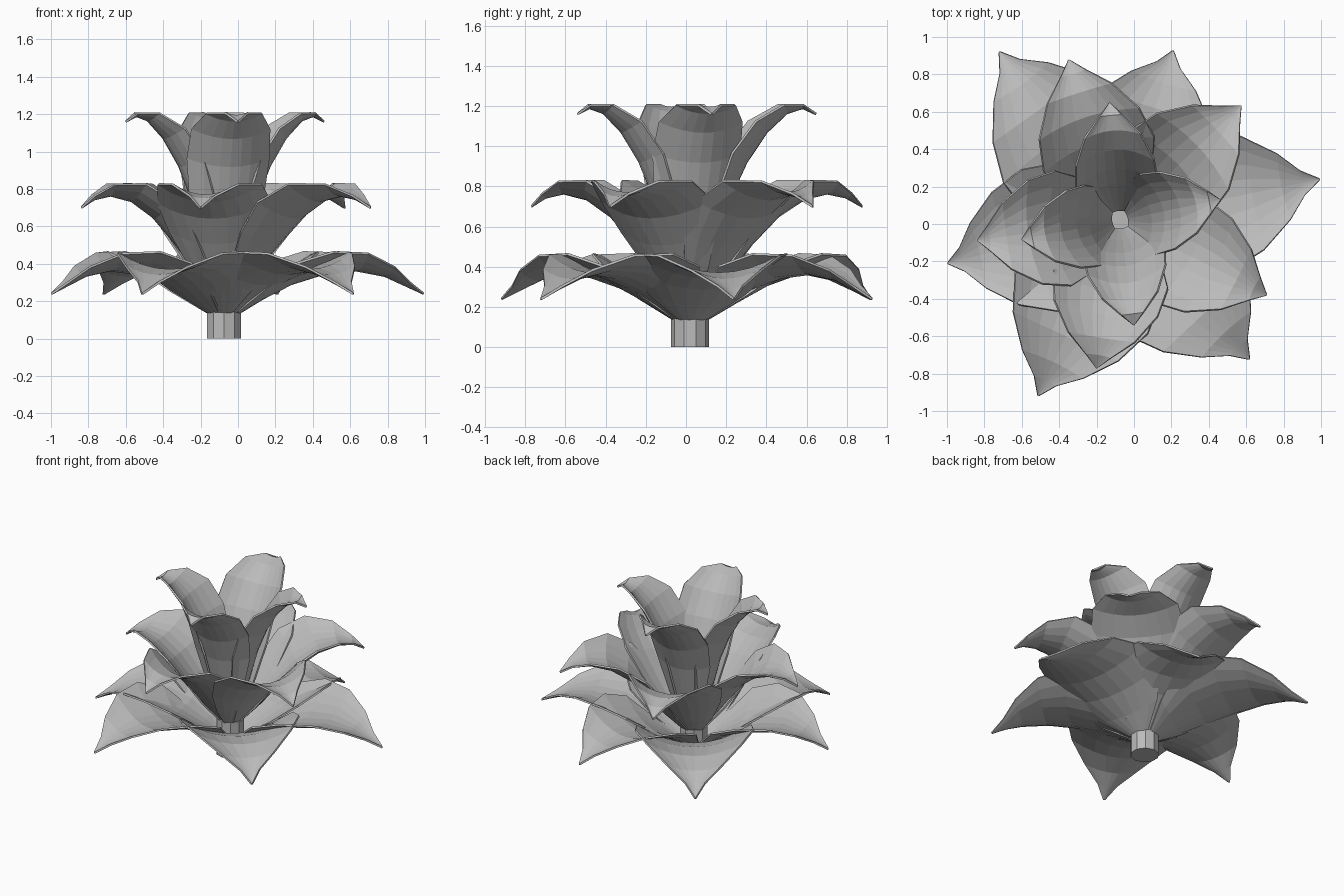
import bpy
import bmesh
from math import cos, sin, radians
from mathutils import Vector

old = bpy.data.objects.get("Cube")
if old:
    bpy.data.objects.remove(old)

mat = bpy.data.materials.new("plain grey")
mat.use_nodes = True
GREY = (0.5, 0.5, 0.5, 1)
mat.diffuse_color = GREY
mat.node_tree.nodes["Principled BSDF"].inputs["Base Color"].default_value = GREY

CENTRE = Vector((-0.075, 0.02, 0))
COLUMNS = 8

# Each tier: midline rows of (reach, height, half width, cup depth),
# then its petals as (angle, reach of tip)
TIERS = {
    "lower": ([(0.07, 0.13, 0.08, 0.02), (0.2, 0.21, 0.24, 0.06), (0.36, 0.29, 0.38, 0.12),
               (0.54, 0.345, 0.39, 0.12), (0.72, 0.365, 0.31, 0.09), (0.88, 0.335, 0.18, 0.05),
               (0.99, 0.285, 0.065, 0.02), (1.09, 0.24, 0.004, 0)],
              [(11.6, 1.09), (72.6, 0.95), (125.6, 1.107), (194, 0.95), (245, 1.035), (313, 1.015)]),
    "middle": ([(0.06, 0.24, 0.07, 0.02), (0.17, 0.36, 0.17, 0.05), (0.3, 0.51, 0.26, 0.09),
                (0.43, 0.645, 0.31, 0.11), (0.57, 0.735, 0.28, 0.1), (0.7, 0.765, 0.18, 0.06),
                (0.8, 0.745, 0.07, 0.02), (0.88, 0.7, 0.004, 0)],
               [(43.4, 0.89), (107.7, 0.9), (188, 0.77), (261, 0.8), (333, 0.88)]),
    "upper": ([(0.05, 0.3, 0.06, 0.02), (0.11, 0.5, 0.13, 0.04), (0.18, 0.75, 0.2, 0.08),
               (0.25, 0.92, 0.22, 0.1), (0.34, 1.07, 0.21, 0.09), (0.43, 1.165, 0.15, 0.05),
               (0.5, 1.19, 0.06, 0.015), (0.56, 1.16, 0.004, 0)],
              [(11.6, 0.546), (95, 0.63), (191, 0.535), (277.6, 0.565)]),
}


def petal(name, rows, angle, reach):
    """A cupped leaf: each row bends up along the normal of the midline."""
    stretch = reach / rows[-1][0]
    out = Vector((cos(radians(angle)), sin(radians(angle)), 0))
    side = Vector((-out.y, out.x, 0))
    up = Vector((0, 0, 1))
    bm = bmesh.new()
    grid = []
    for i, (r, z, half, cup) in enumerate(rows):
        before, after = rows[max(i - 1, 0)], rows[min(i + 1, len(rows) - 1)]
        slope = Vector((after[0] - before[0], after[1] - before[1])).normalized()
        normal = up * slope.x - out * slope.y
        line = []
        for j in range(COLUMNS + 1):
            s = 2 * j / COLUMNS - 1
            p = CENTRE + out * r * stretch + up * z + side * s * half + normal * cup * s * s
            line.append(bm.verts.new(p))
        grid.append(line)
    for a, b in zip(grid, grid[1:]):
        for j in range(COLUMNS):
            bm.faces.new((a[j], b[j], b[j + 1], a[j + 1]))
    bmesh.ops.recalc_face_normals(bm, faces=bm.faces)
    mesh = bpy.data.meshes.new(name)
    bm.to_mesh(mesh)
    bm.free()
    mesh.materials.append(mat)
    obj = bpy.data.objects.new(name, mesh)
    bpy.context.collection.objects.link(obj)
    shell = obj.modifiers.new("thickness", "SOLIDIFY")
    shell.thickness = 0.012
    shell.offset = 0


# Petals
for tier, (rows, petals) in TIERS.items():
    for n, (angle, reach) in enumerate(petals, 1):
        petal(f"{tier}_petal_{n}", rows, angle, reach)

# Stem running up into the flower
bpy.ops.mesh.primitive_cylinder_add(vertices=10, radius=0.095, depth=0.26,
                                    location=CENTRE + Vector((0, 0, 0.13)))
stem = bpy.context.object
stem.name = "stem"
stem.data.materials.append(mat)
